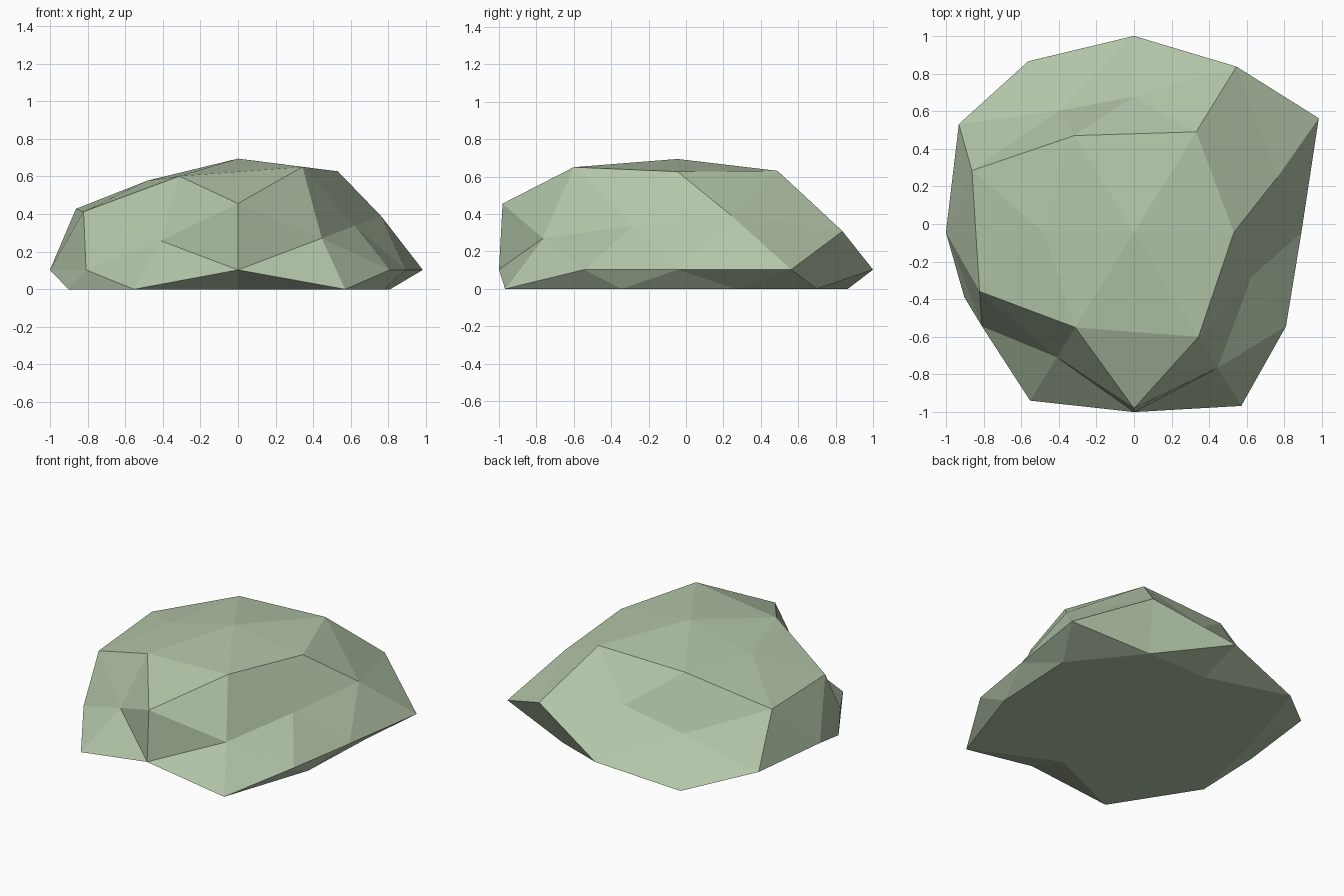
import bpy
import bmesh
from mathutils import Vector

cube = bpy.data.objects.get("Cube")
if cube:
    bpy.data.objects.remove(cube, do_unlink=True)

PHI = (1 + 5 ** 0.5) / 2

# Stone material
stone = bpy.data.materials.new("sage_stone")
stone.use_nodes = True
color = (0.45, 0.56, 0.395, 1)
stone.diffuse_color = color
bsdf = stone.node_tree.nodes["Principled BSDF"]
bsdf.inputs["Base Color"].default_value = color
bsdf.inputs["Roughness"].default_value = 0.9


def signs(value):
    return (1, -1) if value else (1,)


def mirrored(base):
    """All sign variants of a direction: z slowest, then y, then x."""
    x, y, z = base
    return [Vector((x * i, y * j, z * k)).normalized()
            for k in signs(z) for j in signs(y) for i in signs(x)]


# Geodesic sphere directions, each family with its bumpy radii
families = [
    ((1, 0, 0), [0.89, 1.0]),
    ((0, 1, 0), [1.045, 0.955]),
    ((0, 0, 1), [0.97, 1.0]),
    ((1, 0, PHI), [1.01, 0.915, 1.0, 1.0]),
    ((0, PHI, 1), [0.85, 1.10, 0.87, 0.77]),
    ((PHI, 1, 0), [1.155, 1.095, 0.95, 0.95]),
    ((1, PHI, PHI ** 2), [1.07, 1.03, 1.11, 1.01, 1, 1, 1, 1]),
    ((PHI, PHI ** 2, 1), [1.09, 0.80, 0.89, 0.82, 0.92, 1.125, 1.14, 1.105]),
    ((PHI ** 2, 1, PHI), [0.94, 1.065, 0.77, 1.015, 1.0, 0.95, 0.965, 1.115]),
]

# Closed triangulated ball from the directions
bm = bmesh.new()
radius = {}
for base, radii in families:
    for direction, r in zip(mirrored(base), radii):
        radius[bm.verts.new(direction)] = r
bmesh.ops.convex_hull(bm, input=list(bm.verts))
bmesh.ops.recalc_face_normals(bm, faces=list(bm.faces))

# Push the corners in and out, squash, and flatten the underside on the ground
for v, r in radius.items():
    p = v.co * r
    v.co = (p.x, p.y - 0.045, max(0.0, p.z * 0.61 + 0.103))

mesh = bpy.data.meshes.new("rock")
bm.to_mesh(mesh)
bm.free()
mesh.materials.append(stone)
rock = bpy.data.objects.new("rock", mesh)
bpy.context.collection.objects.link(rock)
